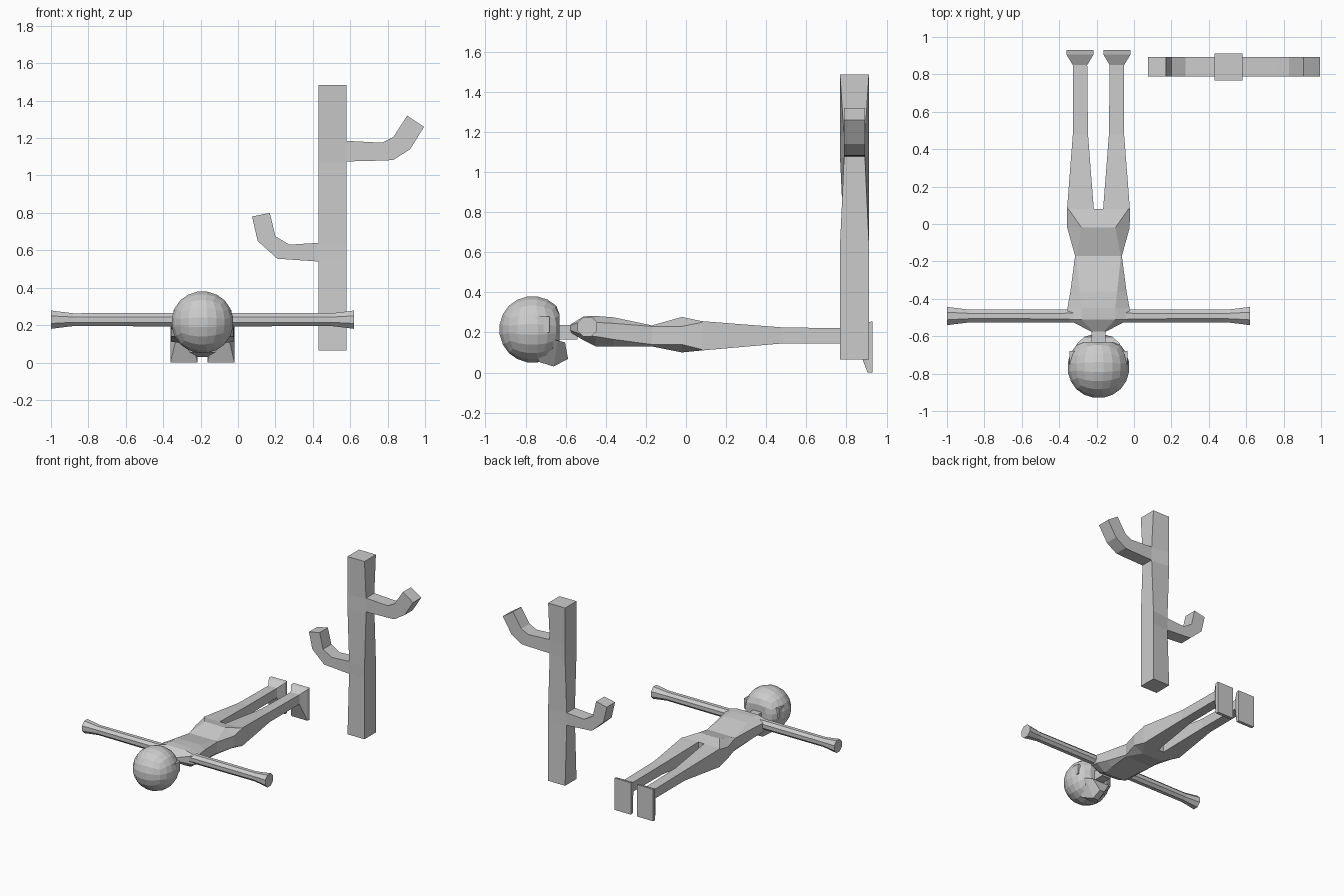
import bpy
import bmesh
import math
from mathutils import Vector

default_cube = bpy.data.objects.get("Cube")
if default_cube:
    bpy.data.objects.remove(default_cube, do_unlink=True)

# One plain grey for everything
GREY = (0.6, 0.6, 0.6, 1.0)
grey = bpy.data.materials.new("plain grey")
grey.use_nodes = True
grey.diffuse_color = GREY
grey.node_tree.nodes["Principled BSDF"].inputs["Base Color"].default_value = GREY

BODY_X = -0.19


def finish(name, bm):
    """Turn a bmesh into a flat shaded grey object."""
    bmesh.ops.recalc_face_normals(bm, faces=bm.faces[:])
    mesh = bpy.data.meshes.new(name)
    bm.to_mesh(mesh)
    bm.free()
    mesh.materials.append(grey)
    obj = bpy.data.objects.new(name, mesh)
    bpy.context.scene.collection.objects.link(obj)
    return obj


def loft(name, rings):
    """Skin a list of rings with equal point counts and cap both ends."""
    bm = bmesh.new()
    loops = [[bm.verts.new(point) for point in ring] for ring in rings]
    for lower, upper in zip(loops, loops[1:]):
        count = len(lower)
        for i in range(count):
            j = (i + 1) % count
            bm.faces.new((lower[i], lower[j], upper[j], upper[i]))
    bm.faces.new(loops[0])
    bm.faces.new(loops[-1])
    return finish(name, bm)


def box_ring(y, x_in, x_out, bottom, top):
    return [(x_in, y, bottom), (x_out, y, bottom), (x_out, y, top), (x_in, y, top)]


# Cactus trunk, pinched on each side where its branch grows out
CACTUS_Y = 0.84
LEFT_X, RIGHT_X = 0.43, 0.58


def trunk_ring(z, half_low_x, half_high_x):
    return [(LEFT_X, CACTUS_Y - half_low_x, z), (RIGHT_X, CACTUS_Y - half_high_x, z),
            (RIGHT_X, CACTUS_Y + half_high_x, z), (LEFT_X, CACTUS_Y + half_low_x, z)]


WIDE, PINCHED = 0.072, 0.052
loft("cactus_trunk", [
    trunk_ring(0.065, WIDE, WIDE),
    trunk_ring(0.54, PINCHED, WIDE),
    trunk_ring(0.64, PINCHED, WIDE),
    trunk_ring(1.07, WIDE, PINCHED),
    trunk_ring(1.18, WIDE, PINCHED),
    trunk_ring(1.485, WIDE, WIDE),
])


# Cactus branches: square section following lower and upper edge lines
def branch(name, lower, upper):
    near, far = CACTUS_Y - PINCHED, CACTUS_Y + PINCHED
    loft(name, [[(a[0], near, a[1]), (a[0], far, a[1]), (b[0], far, b[1]), (b[0], near, b[1])]
                for a, b in zip(lower, upper)])


branch("upper_branch",
       [(0.58, 1.075), (0.79, 1.08), (0.83, 1.083), (0.92, 1.14), (0.995, 1.26)],
       [(0.58, 1.185), (0.77, 1.175), (0.79, 1.185), (0.83, 1.205), (0.905, 1.32)])
branch("lower_branch",
       [(0.43, 0.54), (0.21, 0.555), (0.105, 0.65), (0.075, 0.78)],
       [(0.43, 0.64), (0.275, 0.63), (0.2, 0.675), (0.17, 0.8)])


# Torso, lying face down, with a bevelled section
def torso_ring(y, half, flat, bottom, side_low, side_high, top):
    right = [(flat, bottom), (half, side_low), (half, side_high), (flat, top)]
    outline = right + [(-x, z) for x, z in reversed(right)]
    return [(BODY_X + x, y, z) for x, z in outline]


loft("torso", [
    torso_ring(-0.575, 0.04, 0.03, 0.2, 0.21, 0.235, 0.24),
    torso_ring(-0.51, 0.165, 0.09, 0.16, 0.185, 0.26, 0.28),
    torso_ring(-0.45, 0.166, 0.09, 0.13, 0.18, 0.25, 0.282),
    torso_ring(-0.36, 0.15, 0.1, 0.13, 0.165, 0.245, 0.275),
    torso_ring(-0.17, 0.125, 0.12, 0.13, 0.14, 0.23, 0.235),
    torso_ring(-0.02, 0.167, 0.09, 0.1, 0.14, 0.23, 0.277),
    torso_ring(0.08, 0.168, 0.16, 0.11, 0.115, 0.25, 0.256),
])

# Neck
loft("neck", [box_ring(y, BODY_X - 0.038, BODY_X + 0.038, 0.165, 0.238)
              for y in (-0.68, -0.54)])

# Legs, feet and arms, one for each side
for side, label in ((1, "left"), (-1, "right")):
    def leg_ring(y, near, far, bottom, top):
        return box_ring(y, BODY_X + side * near, BODY_X + side * far, bottom, top)

    loft(label + "_leg", [
        leg_ring(0.08, 0.025, 0.168, 0.11, 0.256),
        leg_ring(0.48, 0.056, 0.137, 0.145, 0.225),
        leg_ring(0.85, 0.06, 0.137, 0.145, 0.22),
    ])

    # Foot: wedge from the ankle to an upright sole
    instep = leg_ring(0.905, 0.027, 0.171, 0.0, 0.25)
    loft(label + "_foot", [
        leg_ring(0.85, 0.06, 0.137, 0.145, 0.22),
        instep,
        leg_ring(0.93, 0.027, 0.171, 0.0, 0.255),
    ])

    # Arm: eight sided rod flaring at the hand
    def arm_ring(reach, radius):
        turn = math.tau / 8
        return [(BODY_X + side * reach,
                 -0.492 + radius * math.cos((i + 0.5) * turn),
                 0.229 + radius * math.sin((i + 0.5) * turn)) for i in range(8)]

    loft(label + "_arm", [
        arm_ring(0.1, 0.039), arm_ring(0.69, 0.037),
        arm_ring(0.76, 0.046), arm_ring(0.81, 0.053),
    ])

# Head: faceted ball made from a gridded cube, flattened at the nape
HEAD = Vector((BODY_X, -0.765, 0.215))
bm = bmesh.new()
bmesh.ops.create_cube(bm, size=2)
bmesh.ops.subdivide_edges(bm, edges=bm.edges[:], cuts=4, use_grid_fill=True)
for v in bm.verts:
    angles = Vector([math.tan(c * math.pi / 4) for c in v.co])
    v.co = HEAD + angles.normalized() * 0.168
    if v.co.y > -0.63:
        v.co.y = -0.63
finish("head", bm)


# Jaw: tapered wedge jutting towards the neck, hollow underneath
def jaw_ring(y, half_low, half_high, low, high, slope):
    return [(BODY_X - half_low, y, low), (BODY_X + half_low, y, low),
            (BODY_X + half_high, y + slope, high), (BODY_X - half_high, y + slope, high)]


loft("jaw", [
    jaw_ring(-0.74, 0.07, 0.13, 0.055, 0.17, 0.03),
    jaw_ring(-0.66, 0.025, 0.115, 0.03, 0.16, 0.02),
    jaw_ring(-0.588, 0.02, 0.075, 0.068, 0.15, -0.015),
])

# Ears: small raised pads on the sides of the head
for side, label in ((1, "left"), (-1, "right")):
    loft(label + "_ear", [
        [(BODY_X + side * x, y, z) for y, z in
         ((-0.75, 0.2), (-0.68, 0.2), (-0.68, 0.28), (-0.75, 0.28))]
        for x in (0.1, 0.155)])
